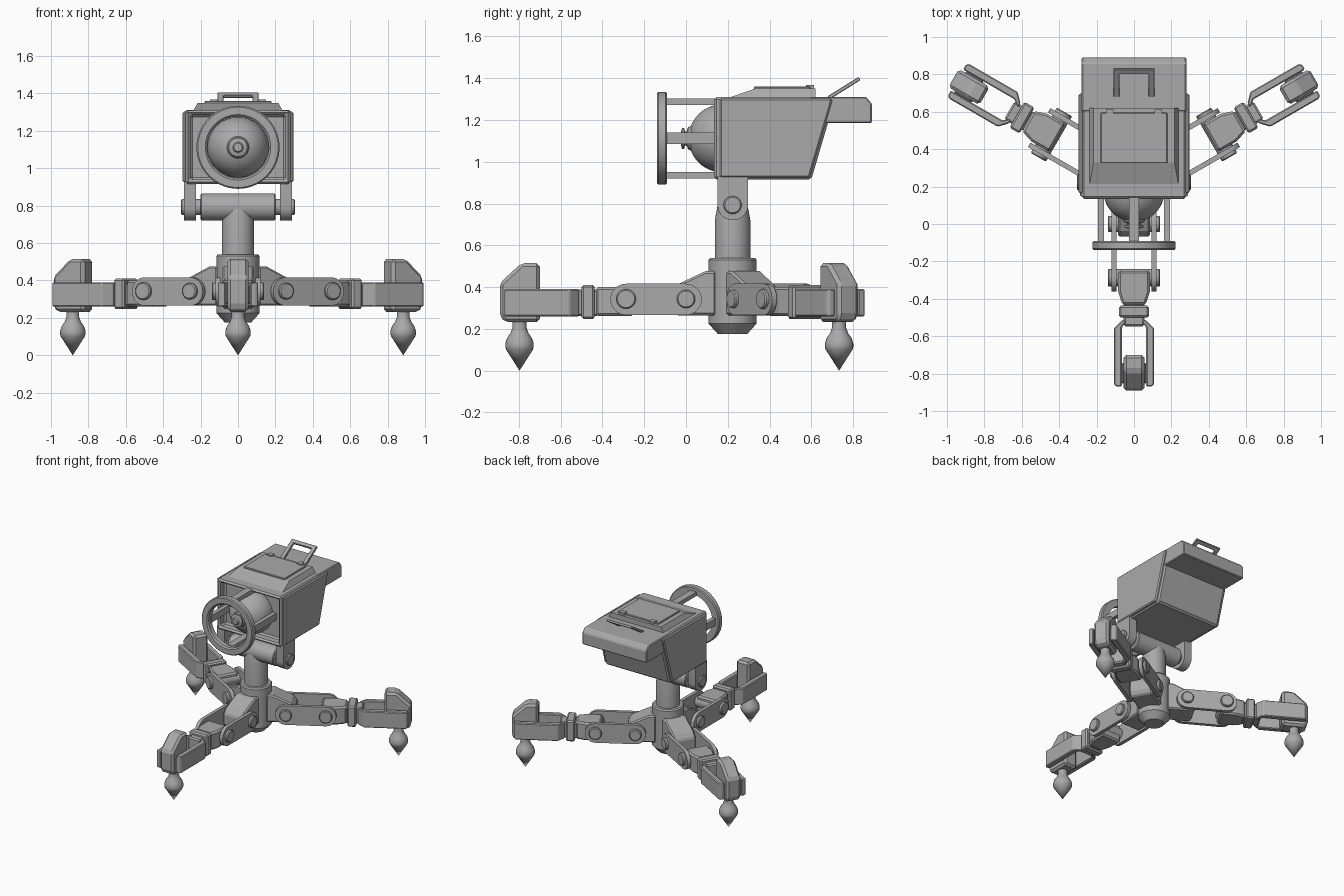
import bpy, bmesh, math
from mathutils import Matrix, Vector

cube = bpy.data.objects.get("Cube")
if cube:
    bpy.data.objects.remove(cube)

grey = bpy.data.materials.new("plain grey")
grey.use_nodes = True
colour = (0.4, 0.4, 0.4, 1)
grey.diffuse_color = colour
grey.node_tree.nodes["Principled BSDF"].inputs["Base Color"].default_value = colour

COLUMN = Vector((0, 0.223, 0))
HERE = [Matrix()]
LEGS = [Matrix.Translation(COLUMN) @ Matrix.Rotation(math.radians(a), 4, "Z")
        for a in (-90, 30, 150)]


def finish(name, bm, places, bevel=0.0, smooth=False):
    """Turn a bmesh into one object per placement, all sharing the mesh."""
    bmesh.ops.recalc_face_normals(bm, faces=bm.faces)
    mesh = bpy.data.meshes.new(name)
    bm.to_mesh(mesh)
    bm.free()
    mesh.materials.append(grey)
    for m in places:
        ob = bpy.data.objects.new(name, mesh)
        bpy.context.collection.objects.link(ob)
        ob.matrix_world = m
        if bevel:
            mod = ob.modifiers.new("edges", "BEVEL")
            mod.width, mod.segments = bevel, 1
            mod.limit_method, mod.angle_limit = "ANGLE", math.radians(40)
    if smooth:
        bpy.ops.object.select_all(action="DESELECT")
        ob.select_set(True)
        bpy.context.view_layer.objects.active = ob
        bpy.ops.object.shade_smooth_by_angle(angle=math.radians(35))
    return ob


def prism_mesh(pts, axis, lo, hi):
    """Extrude a 2D outline along an axis."""
    place = {"x": lambda u, v, t: (t, u, v),
             "y": lambda u, v, t: (u, t, v),
             "z": lambda u, v, t: (u, v, t)}[axis]
    bm = bmesh.new()
    face = bm.faces.new([bm.verts.new(place(u, v, lo)) for u, v in pts])
    ext = bmesh.ops.extrude_face_region(bm, geom=[face])["geom"]
    bmesh.ops.translate(bm, vec=place(0, 0, hi - lo),
                        verts=[g for g in ext if isinstance(g, bmesh.types.BMVert)])
    return bm


def prism(name, pts, axis, lo, hi, places=HERE, bevel=0.0, smooth=False):
    return finish(name, prism_mesh(pts, axis, lo, hi), places, bevel, smooth)


def box(name, x, y, z, places=HERE, bevel=0.0):
    return prism(name, [(x[0], y[0]), (x[1], y[0]), (x[1], y[1]), (x[0], y[1])],
                 "z", z[0], z[1], places, bevel)


def lathe(name, profile, origin=(0, 0, 0), axis="Z", places=HERE, steps=40):
    """Revolve (radius, height) points, then point the axis along X, -Y or Z."""
    bm = bmesh.new()
    verts = [bm.verts.new((r, 0, h)) for r, h in profile]
    edges = [bm.edges.new(p) for p in zip(verts, verts[1:])]
    bmesh.ops.spin(bm, geom=verts + edges, axis=(0, 0, 1), cent=(0, 0, 0),
                   angle=math.tau, steps=steps)
    bmesh.ops.remove_doubles(bm, verts=bm.verts, dist=0.0005)
    turn = {"X": Matrix.Rotation(math.pi / 2, 4, "Y"),
            "Y": Matrix.Rotation(math.pi / 2, 4, "X"), "Z": Matrix()}[axis]
    bm.transform(Matrix.Translation(origin) @ turn)
    return finish(name, bm, places, smooth=True)


def rod(r, lo, hi, c=0.006):
    return [(0, lo), (r - c, lo), (r, lo + c), (r, hi - c), (r - c, hi), (0, hi)]


def arc(cx, cy, r, a0, a1, n=14):
    return [(cx + r * math.cos(math.radians(a0 + (a1 - a0) * i / n)),
             cy + r * math.sin(math.radians(a0 + (a1 - a0) * i / n))) for i in range(n + 1)]


# Column and tee
lathe("base_hub", [(0, 0.175), (0.07, 0.175), (0.115, 0.225), (0.115, 0.53),
                   (0.107, 0.54), (0, 0.54)], COLUMN)
lathe("column", [(0.085, 0.5), (0.085, 0.72), (0.072, 0.79)], COLUMN)
lathe("tee_bar", rod(0.073, -0.2, 0.2), (0, 0.223, 0.793), "X")
for s in (-1, 1):
    lathe("tilt_pin", rod(0.043, -0.058, 0.058), (s * 0.247, 0.223, 0.793), "X")
    prism("tilt_bracket", [(0.297, 0.93), (0.151, 0.93)] + arc(0.224, 0.793, 0.073, 180, 360),
          "x", s * 0.225, s * 0.29, smooth=True)

# Legs, built along local +x from the column axis
prism("hip_block", [(0.08, 0.265), (0.27, 0.265), (0.29, 0.3), (0.29, 0.38), (0.26, 0.415),
                    (0.13, 0.476), (0.08, 0.476)], "y", -0.085, 0.085, LEGS, 0.01)
for s in (-1, 1):
    prism("link_plate", arc(0.51, 0.341, 0.075, -90, 90) + arc(0.223, 0.341, 0.075, 90, 270),
          "y", s * 0.093, s * 0.12, LEGS)
    prism("foot_arm", [(0.735, s * 0.03), (0.775, s * 0.065), (1.093, s * 0.065),
                       (1.093, s * 0.095), (1.08, s * 0.107), (0.78, s * 0.107),
                       (0.735, s * 0.06)], "z", 0.26, 0.39, LEGS, 0.006)
for r in (0.223, 0.51):
    lathe("link_pin", rod(0.047 if r > 0.3 else 0.044, -0.14, 0.14),
          (r, 0, 0.343), "Y", LEGS, 20)
prism("knee_block", [(0.473, -0.085), (0.585, -0.085), (0.655, -0.062), (0.655, 0.062),
                     (0.585, 0.085), (0.473, 0.085)], "z", 0.262, 0.4, LEGS, 0.012)
box("neck_band", (0.66, 0.723), (-0.08, 0.08), (0.247, 0.41), LEGS, 0.01)
box("neck", (0.64, 0.77), (-0.055, 0.055), (0.262, 0.388), LEGS, 0.01)
prism("foot_block", [(0.923, 0.232), (1.09, 0.232), (1.114, 0.26), (1.114, 0.42),
                     (1.01, 0.515), (0.923, 0.515)], "y", -0.056, 0.056, LEGS, 0.016)
box("foot_axle", (0.965, 1.075), (-0.07, 0.07), (0.275, 0.375), LEGS, 0.01)
lathe("foot_spike", [(0, 0), (0.064, 0.1), (0.068, 0.112), (0.068, 0.13), (0.06, 0.155),
                     (0.043, 0.18), (0.034, 0.205), (0.034, 0.25)], (1.02, 0, 0), "Z", LEGS, 24)

# Head shell with a recessed front
SIDE = [(0.135, 0.915), (0.6, 0.915), (0.709, 1.285), (0.709, 1.31), (0.135, 1.31)]
bm = prism_mesh(SIDE, "x", -0.28, 0.28)
bmesh.ops.recalc_face_normals(bm, faces=bm.faces)
front = min(bm.faces, key=lambda f: f.calc_center_median().y)
bmesh.ops.inset_region(bm, faces=[front], thickness=0.035)
ext = bmesh.ops.extrude_discrete_faces(bm, faces=[front])["faces"]
bmesh.ops.translate(bm, vec=(0, 0.07, 0), verts=ext[0].verts)
finish("head_shell", bm, HERE, 0.012)
for s in (-1, 1):
    prism("side_panel", [(0.163, 0.925), (0.592, 0.925), (0.698, 1.285), (0.698, 1.303),
                         (0.163, 1.303)], "x", s * 0.27, s * 0.296, bevel=0.008)
prism("rear_hood", [(0.6, 1.185), (0.89, 1.185), (0.89, 1.278), (0.862, 1.311), (0.6, 1.311)],
      "x", -0.28, 0.28, bevel=0.006)

# Roof plate, hatch and handle
bm = prism_mesh([(0.2, 1.305), (0.33, 1.35), (0.62, 1.35), (0.62, 1.305)], "x", -0.24, 0.24)
for v in bm.verts:
    if v.co.z > 1.34:
        v.co.x *= 0.9
finish("roof_plate", bm, HERE)
box("roof_hatch", (-0.178, 0.178), (0.325, 0.595), (1.34, 1.36), bevel=0.004)
for s in (-1, 1):
    box("hatch_hinge", (s * 0.13 - 0.02, s * 0.13 + 0.02), (0.575, 0.612), (1.34, 1.368))
tilt = Matrix.Translation((0, 0.683, 1.305)) @ Matrix.Rotation(math.radians(32), 4, "X")
prism("roof_handle", [(-0.11, 0), (-0.078, 0), (-0.078, 0.145), (0.078, 0.145), (0.078, 0),
                      (0.11, 0), (0.11, 0.175), (-0.11, 0.175)], "z", -0.008, 0.01, [tilt], 0.003)

# Dome, nozzle and guard ring
CENTRE = (0, 0.175, 1.112)
lathe("dome", arc(0, 0, 0.163, -90, 90, 24), CENTRE, "Y", steps=48)
lathe("nozzle", [(0.06, 0.15), (0.053, 0.165), (0.034, 0.172), (0.034, 0.18), (0.05, 0.184),
                 (0.05, 0.194), (0.028, 0.2), (0.022, 0.212), (0, 0.212)], CENTRE, "Y", steps=24)
lathe("guard_ring", [(0.165, 0.266), (0.215, 0.266), (0.222, 0.273), (0.222, 0.307),
                     (0.215, 0.314), (0.175, 0.314), (0.165, 0.304), (0.165, 0.266)],
      CENTRE, "Y", steps=56)
struts = [Matrix.Translation((0, 0, CENTRE[2])) @ Matrix.Rotation(i * math.pi / 2, 4, "Y")
          for i in range(4)]
box("guard_strut", (0.16, 0.192), (-0.1, 0.21), (-0.027, 0.027), struts)
